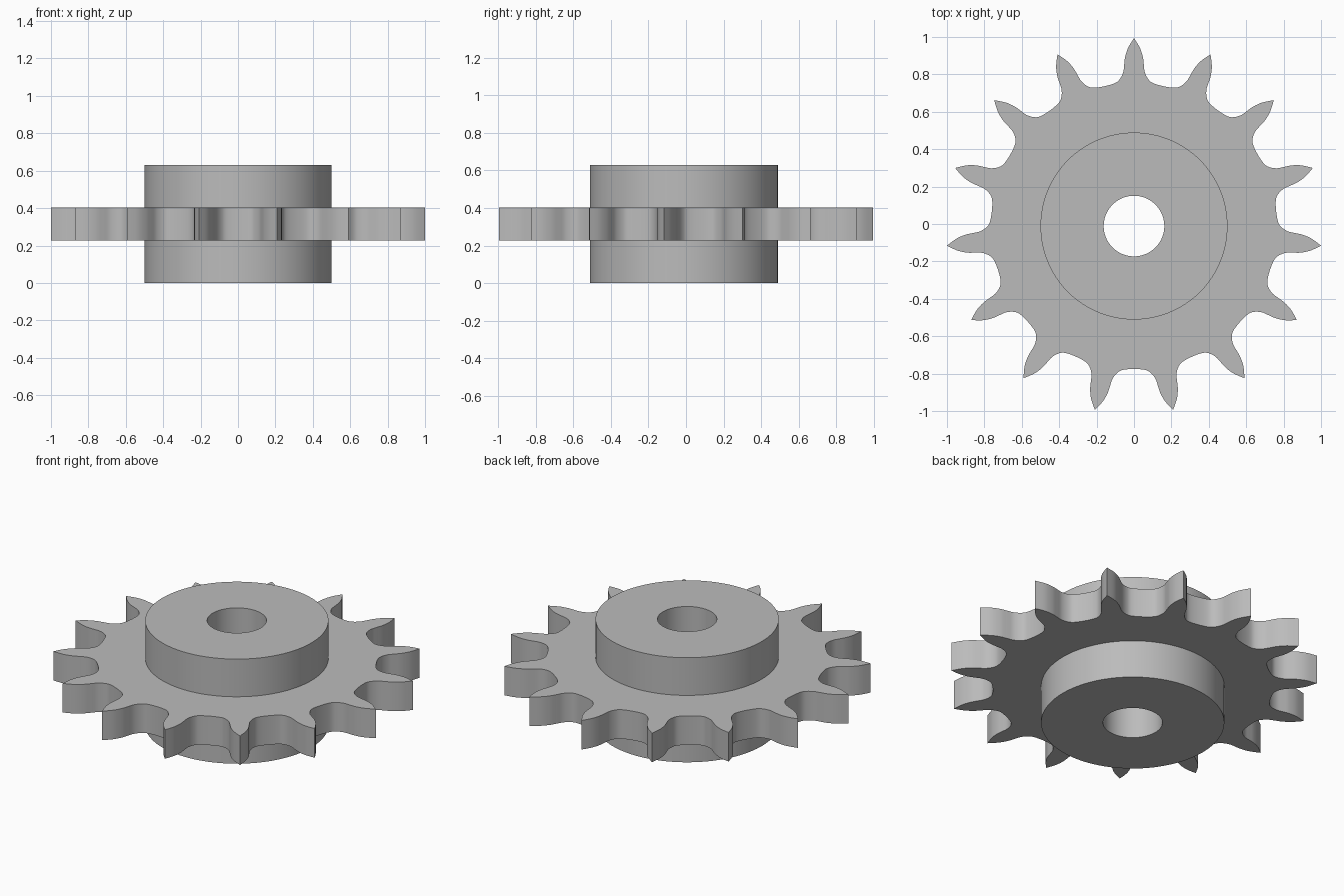
import bpy, bmesh
from math import sin, cos, pi, radians
from mathutils import Vector

old = bpy.data.objects.get("Cube")
if old:
    bpy.data.objects.remove(old, do_unlink=True)

TEETH = 15
TIP_R = 1.0055
CENTRE_Y = -0.011
HUB_R, BORE_R = 0.5, 0.162
HUB_H = 0.63
PLATE_Z = (0.228, 0.403)

steel = bpy.data.materials.new("steel grey")
steel.use_nodes = True
grey = (0.5, 0.5, 0.5, 1)
steel.diffuse_color = grey
bsdf = next(n for n in steel.node_tree.nodes if n.type == 'BSDF_PRINCIPLED')
bsdf.inputs["Base Color"].default_value = grey
bsdf.inputs["Roughness"].default_value = 0.6


def circle(radius, count=120):
    return [Vector((radius * cos(2 * pi * i / count), radius * sin(2 * pi * i / count)))
            for i in range(count)]


def smooth_path(pts, steps=4):
    """Catmull-Rom curve through the points."""
    out = []
    for i in range(len(pts) - 1):
        p0, p1 = pts[max(i - 1, 0)], pts[i]
        p2, p3 = pts[i + 1], pts[min(i + 2, len(pts) - 1)]
        for s in range(steps):
            t = s / steps
            out.append(0.5 * (2 * p1 + (p2 - p0) * t + (2 * p0 - 5 * p1 + 4 * p2 - p3) * t ** 2
                              + (3 * p1 - p0 - 3 * p2 + p3) * t ** 3))
    return out + [pts[-1]]


def tooth_outline():
    """One gap between two tips, repeated around the wheel."""
    half_pitch = pi / TEETH
    half = [(0.06, 0.769), (0.09, 0.785), (0.115, 0.817), (0.128, 0.855),
            (0.141, 0.893), (0.167, 0.938),
            (TIP_R * sin(half_pitch), TIP_R * cos(half_pitch))]
    right = [Vector(p) for p in half]
    left = [Vector((-x, r)) for x, r in reversed(half)]
    gap = smooth_path(left + [Vector((0, 0.764))] + right)
    ring = []
    for k in range(TEETH):
        a = radians(90) - (2 * k + 1) * half_pitch
        out, side = Vector((cos(a), sin(a))), Vector((sin(a), -cos(a)))
        ring += [side * p.x + out * p.y for p in gap[:-1]]
    return ring[::-1]


def loft(name, rings):
    """Closed solid from (outline, height) rings joined in a loop."""
    bm = bmesh.new()
    loops = [[bm.verts.new((p.x, p.y + CENTRE_Y, z)) for p in pts] for pts, z in rings]
    for a, b in zip(loops, loops[1:] + loops[:1]):
        n = len(a)
        for i in range(n):
            j = (i + 1) % n
            bm.faces.new((a[i], a[j], b[j], b[i]))
    bmesh.ops.recalc_face_normals(bm, faces=bm.faces)
    mesh = bpy.data.meshes.new(name)
    bm.to_mesh(mesh)
    bm.free()
    mesh.materials.append(steel)
    obj = bpy.data.objects.new(name, mesh)
    bpy.context.collection.objects.link(obj)
    bpy.ops.object.select_all(action='DESELECT')
    obj.select_set(True)
    bpy.context.view_layer.objects.active = obj
    bpy.ops.object.shade_smooth_by_angle(angle=radians(30))


# Hub with through bore
bore, hub = circle(BORE_R), circle(HUB_R)
loft("hub", [(bore, 0), (hub, 0), (hub, HUB_H), (bore, HUB_H)])

# Toothed plate, its inner edge buried in the hub
teeth = tooth_outline()
inner = [p.normalized() * (HUB_R - 0.02) for p in teeth]
low, high = PLATE_Z
loft("toothed_plate", [(inner, low), (teeth, low), (teeth, high), (inner, high)])
